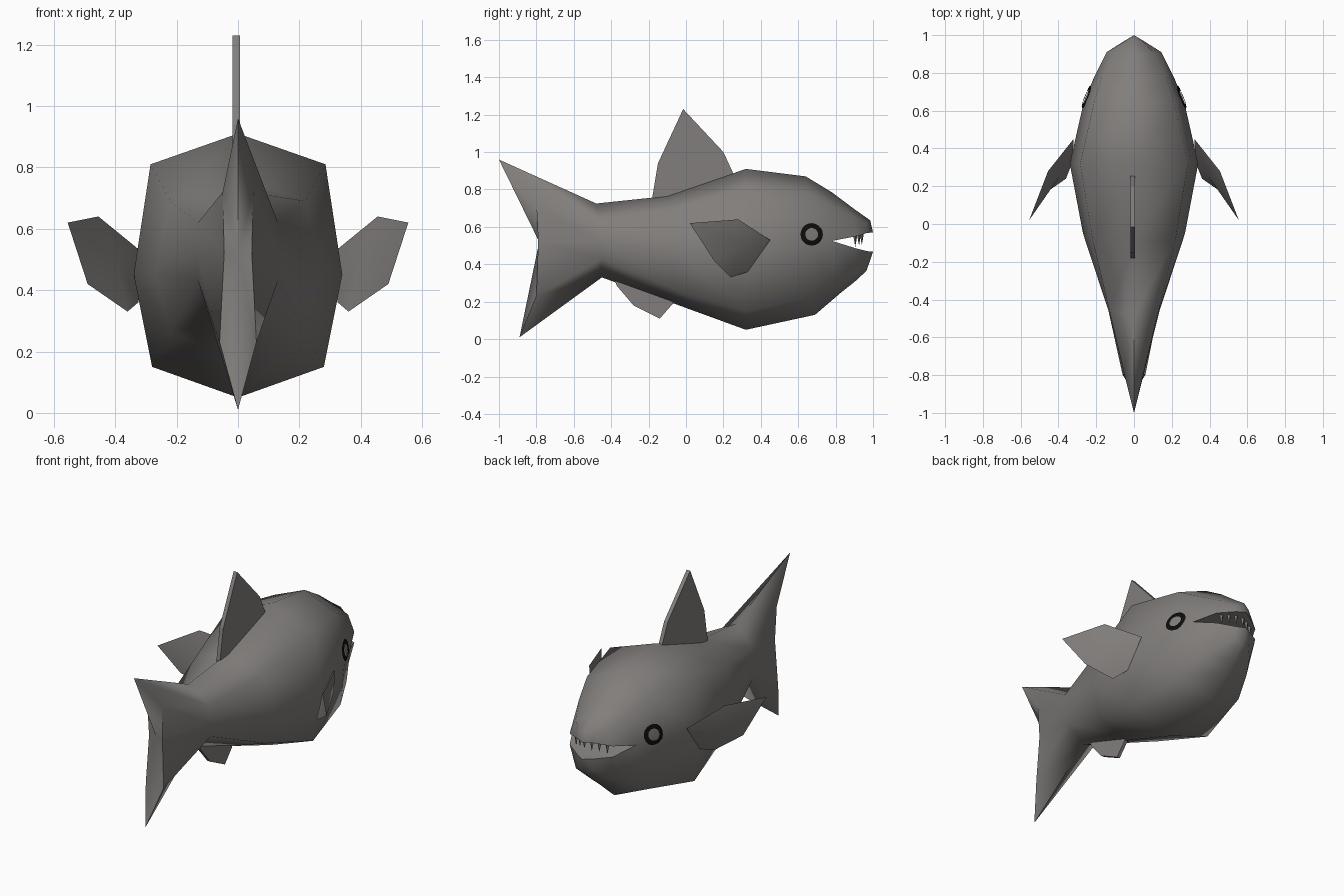
import bpy, bmesh, math
from mathutils import Vector
from mathutils.bvhtree import BVHTree

if "Cube" in bpy.data.objects:
    bpy.data.objects.remove(bpy.data.objects["Cube"])


def material(name, rgb):
    m = bpy.data.materials.new(name)
    m.diffuse_color = (*rgb, 1)
    m.use_nodes = True
    m.node_tree.nodes["Principled BSDF"].inputs["Base Color"].default_value = m.diffuse_color
    return m


GREY = material("fish_grey", (0.22, 0.208, 0.2))
BLACK = material("eye_black", (0.004, 0.004, 0.004))


def finish(name, bm, mat, smooth=True):
    bmesh.ops.recalc_face_normals(bm, faces=bm.faces)
    for f in bm.faces:
        f.smooth = smooth
    me = bpy.data.meshes.new(name)
    bm.to_mesh(me)
    bm.free()
    me.materials.append(mat)
    ob = bpy.data.objects.new(name, me)
    bpy.context.collection.objects.link(ob)
    return ob


# Body: half profiles from tail to nose (top, upper, lip up, lip low, lower, bottom)
def ring(top, upper, mid, lower, bottom, mid_low=None):
    return [top, upper, mid, mid_low or mid, lower, bottom]


rings = [
    ring((0, -1, .96), (.05, -.8, .72), (.045, -.79, .52), (.06, -.8, .23), (0, -.89, .01)),
    ring((0, -.48, .725), (.13, -.46, .62), (.135, -.46, .52), (.13, -.45, .43), (0, -.45, .33)),
    ring((0, -.1, .765), (.22, -.08, .69), (.27, -.05, .46), (.22, -.05, .26), (0, -.05, .185)),
    ring((0, .32, .91), (.285, .32, .81), (.34, .32, .45), (.28, .32, .15), (0, .32, .05)),
    ring((0, .64, .87), (.21, .65, .78), (.265, .65, .53), (.22, .67, .22), (0, .69, .13)),
    ring((0, .78, .785), (.17, .78, .71), (.21, .78, .525), (.17, .8, .3), (0, .83, .25)),
    ring((0, .9, .695), (.11, .9, .65), (.145, .91, .55), (.11, .9, .345), (0, .9, .305), (.145, .91, .485)),
    ring((0, .985, .635), (.05, .965, .615), (.05, .97, .568), (.05, .96, .395), (0, .965, .365), (.05, .97, .47)),
]
MOUTH = 5  # ring where the jaws part

bm = bmesh.new()
loops = []
for r in rings:
    right = [bm.verts.new(p) for p in r]
    left = [bm.verts.new((-p[0], p[1], p[2])) for p in r[1:5]]
    loops.append(right + left[::-1])   # 0 top, 2/3 lips, 5 bottom, 6 lower, 7/8 lips, 9 upper
for k, (a, b) in enumerate(zip(loops, loops[1:])):
    for i in range(10):
        j = (i + 1) % 10
        if i in (2, 7):
            continue
        bm.faces.new((a[i], a[j], b[j], b[i]))
    if k >= MOUTH:                     # roof and floor of the mouth
        bm.faces.new((a[2], a[8], b[8], b[2]))
        bm.faces.new((a[3], a[7], b[7], b[3]))
# Trailing edge of the tail
notch = bm.verts.new((0, -.785, .52))
for i in range(10):
    if i not in (2, 7):
        bm.faces.new((loops[0][i], loops[0][(i + 1) % 10], notch))
# Nose and chin
n = loops[-1]
up, low = bm.verts.new((0, 1, .57)), bm.verts.new((0, 1, .467))
for a, b, c in ((0, 1, up), (1, 2, up), (8, 9, up), (9, 0, up), (2, 8, up),
                (3, 4, low), (4, 5, low), (5, 6, low), (6, 7, low), (3, 7, low)):
    bm.faces.new((n[a], n[b], c))
bmesh.ops.remove_doubles(bm, verts=bm.verts, dist=1e-5)
tree = BVHTree.FromBMesh(bm)
body = finish("body", bm, GREY)
body.data.set_sharp_from_angle(angle=math.radians(75))


# Median fins: thin plates
def plate(name, outline, x0, x1):
    bm = bmesh.new()
    sides = [[bm.verts.new((x, y, z)) for y, z in outline] for x in (x0, x1)]
    for s in sides:
        bm.faces.new(s)
    for i in range(len(outline)):
        j = (i + 1) % len(outline)
        bm.faces.new((sides[0][i], sides[0][j], sides[1][j], sides[1][i]))
    return finish(name, bm, GREY, False)


plate("dorsal_fin", [(-.18, .7), (-.18, .76), (-.15, .94), (-.015, 1.23), (.2, 1), (.26, .87), (.24, .8)], -.018, .006)
plate("belly_fin", [(-.4, .36), (-.37, .285), (-.28, .18), (-.14, .11), (-.07, .19), (-.07, .26)], -.01, .01)


# Side fins: rim fanned to a raised outer and a flatter inner centre
def side_fin(name, s):
    rim = [(.555, .02, .62), (.455, .28, .64), (.32, .45, .53), (.325, .33, .36), (.36, .24, .33), (.49, .15, .42)]
    bm = bmesh.new()
    vs = [bm.verts.new((s * x, y, z)) for x, y, z in rim]
    for c in ((.435, .3, .5), (.395, .25, .5)):
        hub = bm.verts.new((s * c[0], c[1], c[2]))
        for i in range(6):
            bm.faces.new((vs[i], vs[(i + 1) % 6], hub))
    ob = finish(name, bm, GREY)
    ob.data.set_sharp_from_angle(angle=math.radians(50))


# Eye rings laid on the skin
def eye(name, s):
    bm = bmesh.new()
    loops = []
    for rad in (.034, .047, .06):
        loop = []
        for i in range(20):
            a = math.tau * i / 20
            y, z = .67 + rad * math.cos(a), .56 + rad * math.sin(a)
            hit, normal = tree.ray_cast(Vector((s, y, z)), Vector((-s, 0, 0)))[:2]
            loop.append(bm.verts.new(hit + Vector((s * .006, .002, 0))))
        loops.append(loop)
    for a, b in zip(loops, loops[1:]):
        for i in range(20):
            j = (i + 1) % 20
            vs = (a[i], b[i], b[j], a[j])
            bm.faces.new(vs if s > 0 else vs[::-1])
    me = bpy.data.meshes.new(name)
    bm.to_mesh(me)
    bm.free()
    me.materials.append(BLACK)
    bpy.context.collection.objects.link(bpy.data.objects.new(name, me))


# Teeth: small cones hanging from the upper lip
def tooth(name, x, y, z):
    bm = bmesh.new()
    tip = bm.verts.new((x, y, z - .055))
    base = [bm.verts.new((x + .016 * math.cos(t), y + .012 * math.sin(t), z + .012))
            for t in (math.tau * i / 4 for i in range(4))]
    for i in range(4):
        bm.faces.new((base[i], base[(i + 1) % 4], tip))
    bm.faces.new(base)
    finish(name, bm, GREY, False)


for side, s in (("right", 1), ("left", -1)):
    side_fin(side + "_side_fin", s)
    eye(side + "_eye_ring", s)
    for i, (x, y, z) in enumerate(((.025, .94, .558), (.065, .925, .555), (.105, .905, .548))):
        tooth(f"{side}_tooth_{i + 1}", s * x, y, z)
